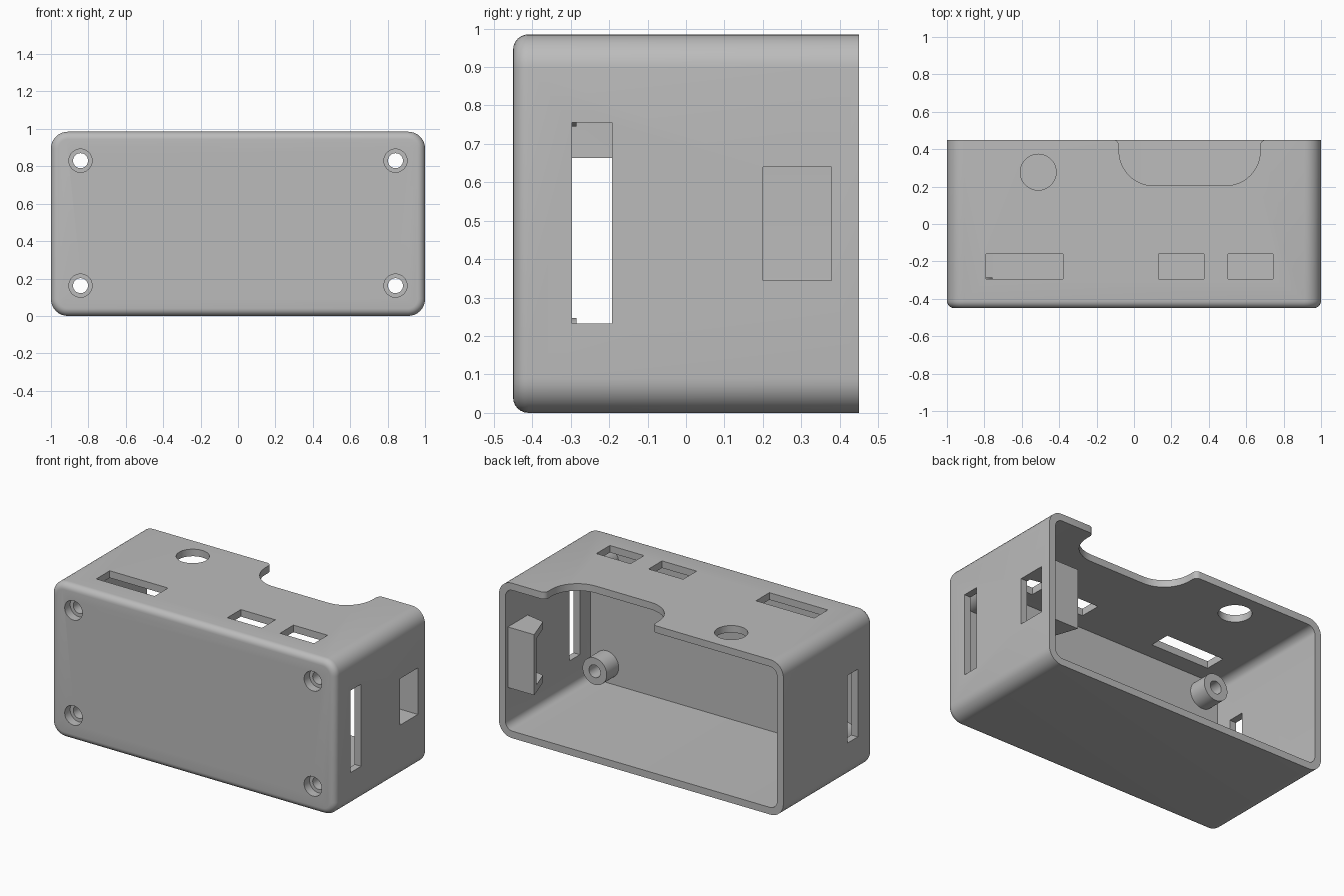
import bpy, bmesh
from math import cos, sin, pi, radians
from mathutils import Matrix, Vector

if "Cube" in bpy.data.objects:
    bpy.data.objects.remove(bpy.data.objects["Cube"], do_unlink=True)

HEIGHT, BACK, FRONT, WALL = 0.985, 0.45, -0.45, 0.045

gray = bpy.data.materials.new("plain gray")
gray.use_nodes = True
gray.diffuse_color = (0.5, 0.5, 0.5, 1)
gray.node_tree.nodes["Principled BSDF"].inputs["Base Color"].default_value = (0.5, 0.5, 0.5, 1)


def finish(name, bm):
    bmesh.ops.recalc_face_normals(bm, faces=bm.faces)
    mesh = bpy.data.meshes.new(name)
    bm.to_mesh(mesh)
    bm.free()
    mesh.materials.append(gray)
    obj = bpy.data.objects.new(name, mesh)
    bpy.context.collection.objects.link(obj)
    return obj


def box(name, x, y, z, corner=0, front_round=0):
    """Box from ranges, with optional rounded y-parallel edges and front rim."""
    bm = bmesh.new()
    bmesh.ops.create_cube(bm, size=1)
    for v in bm.verts:
        v.co = [r[0] if c < 0 else r[1] for c, r in zip(v.co, (x, y, z))]
    if corner:
        edges = [e for e in bm.edges if abs(e.verts[0].co.y - e.verts[1].co.y) > 0.1]
        bmesh.ops.bevel(bm, geom=edges, offset=corner, segments=8, profile=0.5, affect='EDGES')
    if front_round:
        edges = [e for e in bm.edges if all(abs(v.co.y - y[0]) < 1e-4 for v in e.verts)]
        bmesh.ops.bevel(bm, geom=edges, offset=front_round, segments=6, profile=0.5, affect='EDGES')
    return finish(name, bm)


def cylinder(name, center, radius, length, axis):
    bm = bmesh.new()
    turn = Vector((0, 0, 1)).rotation_difference(Vector(axis)).to_matrix().to_4x4()
    bmesh.ops.create_cone(bm, cap_ends=True, segments=48, radius1=radius, radius2=radius,
                          depth=length, matrix=Matrix.Translation(center) @ turn)
    return finish(name, bm)


def prism(name, outline, z):
    """Extrude an x-y outline between two heights."""
    bm = bmesh.new()
    face = bm.faces.new([bm.verts.new((px, py, z[0])) for px, py in outline])
    top = bmesh.ops.extrude_face_region(bm, geom=[face])["geom"]
    bmesh.ops.translate(bm, vec=(0, 0, z[1] - z[0]),
                        verts=[g for g in top if isinstance(g, bmesh.types.BMVert)])
    return finish(name, bm)


def combine(target, tool, operation):
    mod = target.modifiers.new("combine", 'BOOLEAN')
    mod.operation, mod.object, mod.solver = operation, tool, 'EXACT'
    bpy.ops.object.select_all(action='DESELECT')
    bpy.context.view_layer.objects.active = target
    target.select_set(True)
    bpy.ops.object.modifier_apply(modifier=mod.name)
    bpy.data.objects.remove(tool, do_unlink=True)


def arc(cx, cy, r, start, end, steps=12):
    angles = [radians(start + (end - start) * i / steps) for i in range(steps + 1)]
    return [(cx + r * cos(a), cy + r * sin(a)) for a in angles]


# Hollow shell, open at the back
case = box("enclosure", (-1, 1), (FRONT, BACK), (0, HEIGHT), 0.09, 0.04)
cavity = box("cavity", (-1 + WALL, 1 - WALL), (FRONT + WALL, 1), (WALL, HEIGHT - WALL), 0.05)
combine(case, cavity, 'DIFFERENCE')

# Screw bosses with counterbored holes
for x in (-0.842, 0.842):
    for z in (0.162, 0.83):
        combine(case, cylinder("boss", (x, -0.355, z), 0.085, 0.14, (0, 1, 0)), 'UNION')
        combine(case, cylinder("bore", (x, -0.45, z), 0.062, 0.11, (0, 1, 0)), 'DIFFERENCE')
        combine(case, cylinder("hole", (x, -0.35, z), 0.04, 0.4, (0, 1, 0)), 'DIFFERENCE')

# Inner bracket: shaped block hollowed into a plate with two arms
bracket = prism("bracket", [(0.98, 0.22), (0.83, 0.25), (0.77, 0.425), (0.98, 0.425)], (0.3, 0.685))
combine(bracket, box("bracket_gap", (0.6, 1.1), (0.1, 0.378), (0.345, 0.64)), 'DIFFERENCE')
combine(case, bracket, 'UNION')

# Side openings
combine(case, box("window", (0.94, 1.1), (0.2, 0.378), (0.345, 0.64)), 'DIFFERENCE')
combine(case, box("left_slot", (0.9, 1.1), (-0.297, -0.192), (0.233, 0.755)), 'DIFFERENCE')
combine(case, box("right_slot", (-1.1, -0.9), (-0.297, -0.192), (0.233, 0.663)), 'DIFFERENCE')

# Top openings
for x0, x1 in ((-0.79, -0.38), (0.132, 0.375), (0.502, 0.742)):
    combine(case, box("top_slot", (x0, x1), (-0.295, -0.16), (0.9, 1.1)), 'DIFFERENCE')
combine(case, cylinder("top_hole", (-0.512, 0.277, 1), 0.096, 0.2, (0, 0, 1)), 'DIFFERENCE')

# Rounded scoop in the rear top edge, with small flared lips
scoop = ([(-0.11, 0.6)] + arc(-0.11, 0.42, 0.03, 90, 0, 4)
         + arc(0.105, 0.39, 0.185, 180, 270) + arc(0.49, 0.39, 0.185, 270, 360)
         + arc(0.705, 0.42, 0.03, 180, 90, 4) + [(0.705, 0.6)])
combine(case, prism("scoop", scoop, (0.9, 1.1)), 'DIFFERENCE')

# Smooth the rounded edges and keep the corners crisp
bpy.ops.object.select_all(action='DESELECT')
case.select_set(True)
bpy.context.view_layer.objects.active = case
bpy.ops.object.shade_smooth_by_angle(angle=radians(30))
